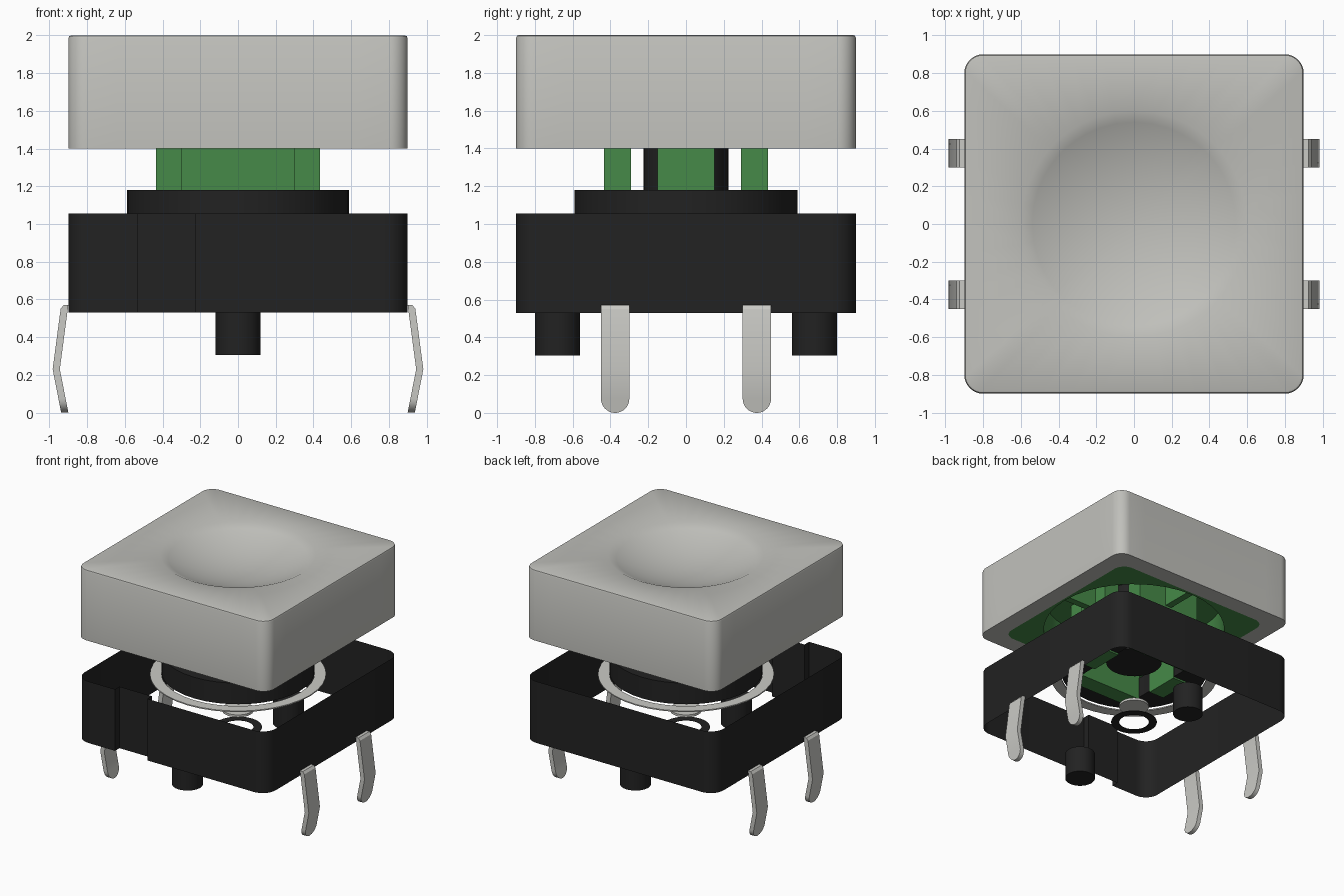
import bpy, bmesh, math

if "Cube" in bpy.data.objects:
    bpy.data.objects.remove(bpy.data.objects["Cube"])


def material(name, rgb):
    m = bpy.data.materials.new(name)
    m.use_nodes = True
    m.diffuse_color = (*rgb, 1)
    m.node_tree.nodes["Principled BSDF"].inputs["Base Color"].default_value = (*rgb, 1)
    return m


GREY = material("cap grey", (0.53, 0.53, 0.50))
METAL = material("pin metal", (0.59, 0.59, 0.56))
BLACK = material("black plastic", (0.016, 0.016, 0.016))
GREEN = material("green plastic", (0.061, 0.254, 0.065))


def square(half, radius, side=10, corner=8):
    """Rounded square outline, counter-clockwise."""
    pts, c = [], half - radius
    for k in range(4):
        r = k * math.pi / 2
        cs, sn = round(math.cos(r)), round(math.sin(r))
        local = [(half, -c + 2 * c * i / side) for i in range(side)]
        local += [(c + radius * math.cos(a), c + radius * math.sin(a))
                  for a in (math.pi / 2 * i / corner for i in range(corner))]
        pts += [(x * cs - y * sn, x * sn + y * cs) for x, y in local]
    return pts


def circle(radius):
    """Circle whose points line up with the square outline."""
    return [(radius * x / math.hypot(x, y), radius * y / math.hypot(x, y))
            for x, y in square(0.9, 0.1)]


def at(outline, z, x=0, y=0):
    return [(px + x, py + y, z) for px, py in outline]


def loft(name, mat, rings, start=False, end=False, loop=False):
    """Skin a stack of matching rings, with optional end caps."""
    bm = bmesh.new()
    vs = [[bm.verts.new(p) for p in ring] for ring in rings]
    n = len(vs[0])
    pairs = list(zip(vs, vs[1:])) + ([(vs[-1], vs[0])] if loop else [])
    for a, b in pairs:
        for i in range(n):
            j = (i + 1) % n
            bm.faces.new((a[i], a[j], b[j], b[i]))
    if start:
        bm.faces.new(vs[0][::-1])
    if end:
        bm.faces.new(vs[-1])
    mesh = bpy.data.meshes.new(name)
    bm.to_mesh(mesh)
    bm.free()
    mesh.materials.append(mat)
    ob = bpy.data.objects.new(name, mesh)
    bpy.context.collection.objects.link(ob)
    bpy.ops.object.select_all(action="DESELECT")
    ob.select_set(True)
    bpy.context.view_layer.objects.active = ob
    bpy.ops.object.shade_smooth_by_angle(angle=math.radians(30))
    return ob


def prism(name, mat, outline, z0, z1, x=0, y=0):
    return loft(name, mat, [at(outline, z0, x, y), at(outline, z1, x, y)], True, True)


def box(name, mat, x0, x1, y0, y1, z0, z1):
    return prism(name, mat, [(x0, y0), (x1, y0), (x1, y1), (x0, y1)], z0, z1)


def flat_ring(name, mat, inner, outer, z0, z1):
    return loft(name, mat, [at(inner, z0), at(outer, z0), at(outer, z1), at(inner, z1)],
                loop=True)


# Cap with a shallow spherical dish
SPHERE = 1.37
drop = math.sqrt(SPHERE ** 2 - 0.36)
dish = [0.6 * (1 - i / 10) for i in range(10)] + [0.01]
rings = [at(square(0.75, 0.1), 1.4), at(square(0.9, 0.1), 1.4),
         at(square(0.9, 0.1), 1.985), at(square(0.895, 0.095), 1.996),
         at(square(0.885, 0.085), 2.0)]
rings += [at(circle(r), 2.0 + drop - math.sqrt(SPHERE ** 2 - r * r)) for r in dish]
loft("cap", GREY, rings, end=True)

# Green insert with a round recess under the cap
loft("cap_insert", GREEN, [at(circle(0.05), 1.7), at(circle(0.73), 1.7),
                           at(circle(0.73), 1.4), at(square(0.75, 0.1), 1.4)], start=True)

# Green plunger bars and the ribs joining them to the insert
for s, side in ((-1, "a"), (1, "b")):
    lo, hi = sorted((0.29 * s, 0.435 * s))
    box("plunger_bar_y_" + side, GREEN, -0.3, 0.3, lo, hi, 0.985, 1.7)
    box("plunger_bar_x_" + side, GREEN, lo, hi, -0.15, 0.15, 0.985, 1.7)
    lo, hi = sorted((0.43 * s, 0.73 * s))
    box("insert_rib_y_" + side, GREEN, -0.03, 0.03, lo, hi, 1.42, 1.7)
    box("insert_rib_x_" + side, GREEN, lo, hi, -0.03, 0.03, 1.42, 1.7)

# Black stem and collar
prism("stem", BLACK, circle(0.225), 1.09, 1.7)
flat_ring("collar", BLACK, square(0.295, 0.01), circle(0.59), 1.0, 1.18)

# Thin metal spring ring, contact and lower hole rim
flat_ring("spring_ring", METAL, circle(0.59), circle(0.68), 0.975, 0.985)
prism("contact", METAL, circle(0.12), 0.67, 0.69)
flat_ring("hole_rim", BLACK, circle(0.12), circle(0.185), 0.53, 0.534)

# Open housing wall with a notch in the front
wall = square(0.9, 0.12, side=1)
front = max(i for i, p in enumerate(wall) if p[0] < -0.7 and p[1] < -0.7)
wall[front + 1:front + 1] = [(-0.53, -0.9), (-0.53, -0.84), (-0.225, -0.84), (-0.225, -0.9)]
loft("housing", BLACK, [at(wall, 0.53), at(wall, 1.055)])

# Locating pegs
for y, name in ((-0.68, "front_peg"), (0.68, "back_peg")):
    prism(name, BLACK, circle(0.12), 0.305, 0.535, y=y)


# Bent pins with rounded tips
def pin(name, sx, y):
    stations = [0.075 * (1 - math.cos(math.pi / 2 * i / 8)) for i in range(1, 9)]
    rings = []
    for z in stations + [0.23, 0.55, 0.57]:
        w = math.sqrt(0.075 ** 2 - max(0, 0.075 - z) ** 2)
        x = 0.9 + 0.045 * z / 0.23 if z < 0.23 else 0.945 - 0.045 * (z - 0.23) / 0.34
        t = 0.025 if z > 0.56 else 0.038
        ring = [(sx * x, y - w, z), (sx * (x + t), y - w, z),
                (sx * (x + t), y + w, z), (sx * x, y + w, z)]
        rings.append(ring if sx > 0 else ring[::-1])
    # Tip reaches the ground
    rings.insert(0, [(px, y + (py - y) * 0.2, 0) for px, py, _ in rings[0]])
    loft(name, METAL, rings, True, True)


for sx, side in ((1, "left"), (-1, "right")):
    for y, end in ((-0.375, "front"), (0.375, "back")):
        pin(f"{end}_{side}_pin", sx, y)
